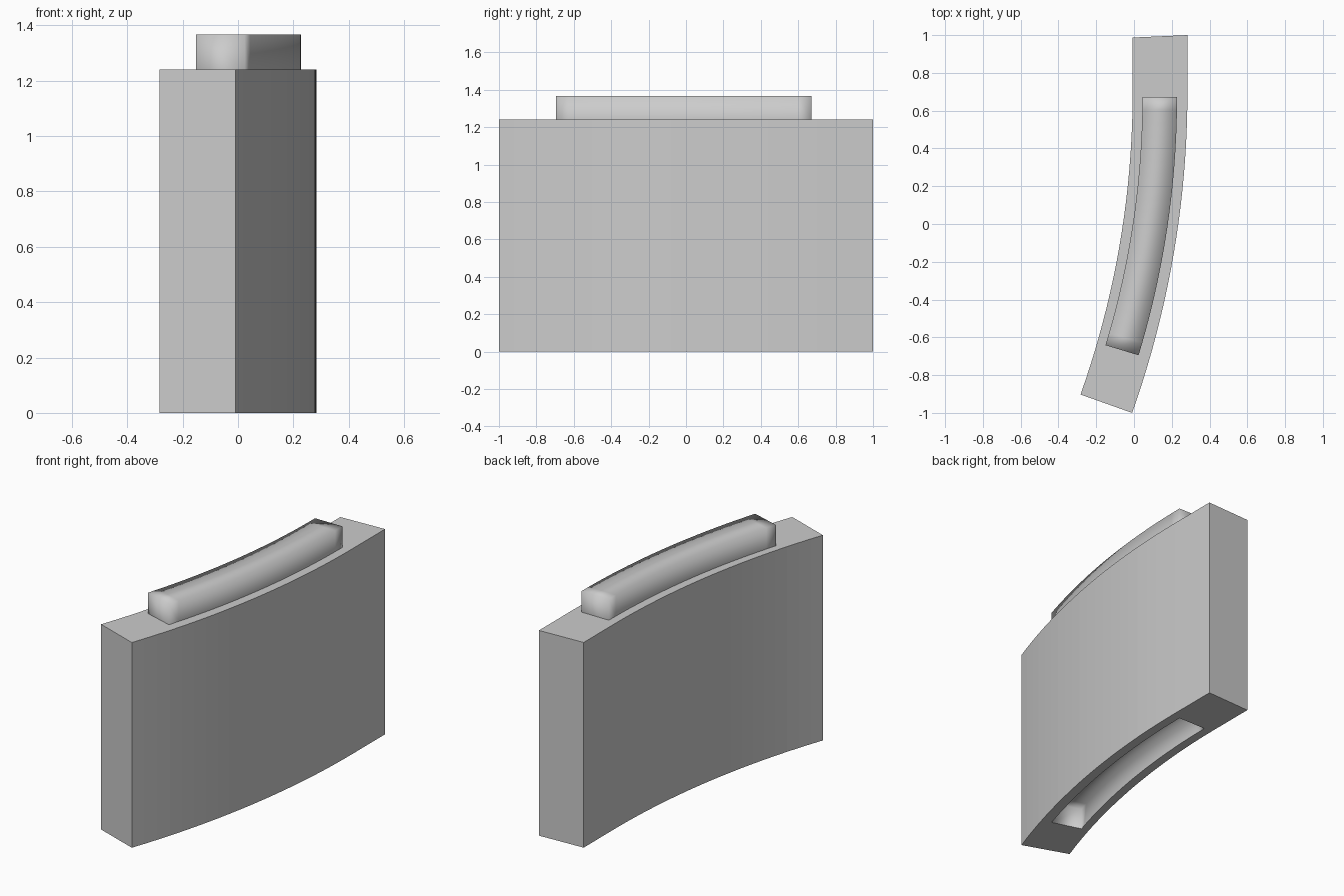
import bpy, bmesh, math

if "Cube" in bpy.data.objects:
    bpy.data.objects.remove(bpy.data.objects["Cube"])

BODY_H, PLUG_H, RECESS = 1.24, 0.127, 0.127

grey = bpy.data.materials.new("light grey")
grey.diffuse_color = (0.6, 0.6, 0.6, 1)
grey.use_nodes = True
grey.node_tree.nodes["Principled BSDF"].inputs["Base Color"].default_value = grey.diffuse_color


def arc_rows(cx, cy, r_in, r_out, a0, a1, n):
    """Inner/outer point pairs along a circular arc (angles in degrees, towards -y)."""
    rows = []
    for i in range(n + 1):
        a = math.radians(a0 + (a1 - a0) * i / n)
        rows.append([(cx + r * math.cos(a), cy - r * math.sin(a)) for r in (r_in, r_out)])
    return rows


def curved_bar(name, rows, z0, z1, smooth=False, bottom=True):
    """Bar swept through the plan rows, with end caps."""
    bm = bmesh.new()
    rings = []
    for (xi, yi), (xo, yo) in rows:
        rings.append([bm.verts.new(p) for p in
                      ((xi, yi, z0), (xo, yo, z0), (xo, yo, z1), (xi, yi, z1))])
    for a, b in zip(rings, rings[1:]):
        for k in range(4):
            if k == 0 and not bottom:
                continue
            j = (k + 1) % 4
            bm.faces.new((a[k], b[k], b[j], a[j]))
    bm.faces.new(rings[0])
    bm.faces.new(rings[-1][::-1])
    bmesh.ops.recalc_face_normals(bm, faces=bm.faces)
    for f in bm.faces:
        f.smooth = smooth
    me = bpy.data.meshes.new(name)
    bm.to_mesh(me)
    bm.free()
    me.materials.append(grey)
    ob = bpy.data.objects.new(name, me)
    bpy.context.collection.objects.link(ob)
    return ob


# Plan outlines: the body has a short straight run, then bends
body_rows = [[(-0.007, 0.987), (0.283, 1.0)]]
body_rows += arc_rows(-4.797, 0.70, 4.79, 5.08, 0, 19.55, 20)
plug_rows = arc_rows(-4.512, 0.68, 4.557, 4.74, 0.1, 16.86, 20)

# Main block
body = curved_bar("curved_block", body_rows, 0, BODY_H)

# Raised tongue on the top
curved_bar("top_tongue", plug_rows, BODY_H, BODY_H + PLUG_H, smooth=True, bottom=False)

# Matching groove in the underside
cutter = curved_bar("groove_cutter", plug_rows, -0.1, RECESS, smooth=True)
cutter.hide_render = True
cutter.hide_viewport = True
mod = body.modifiers.new("groove", 'BOOLEAN')
mod.operation = 'DIFFERENCE'
mod.solver = 'EXACT'
mod.object = cutter
